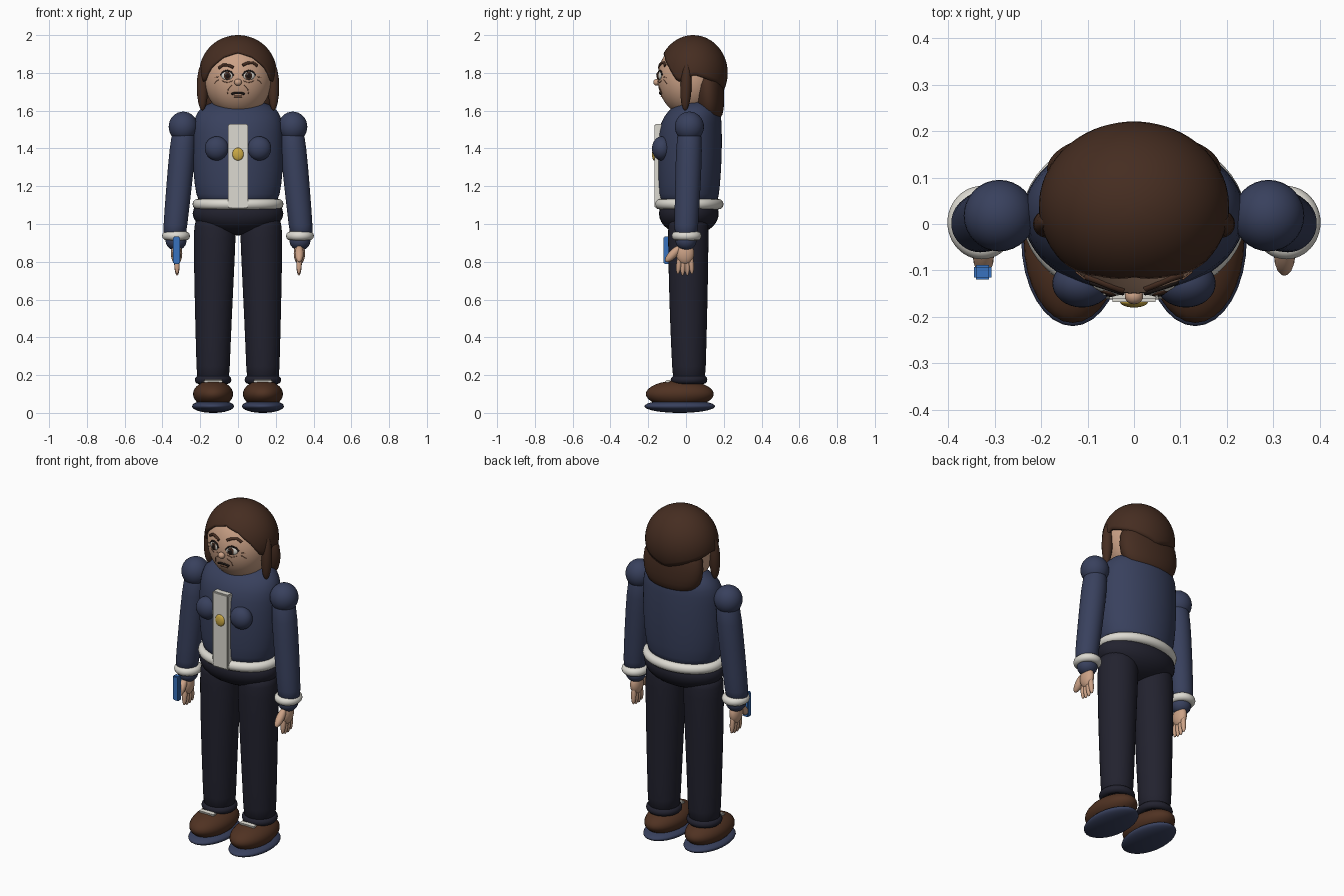
import bpy, bmesh, math
from mathutils import Vector

if "Cube" in bpy.data.objects:
    bpy.data.objects.remove(bpy.data.objects["Cube"])


def material(name, rgb):
    m = bpy.data.materials.new(name)
    m.use_nodes = True
    m.diffuse_color = (*rgb, 1)
    m.node_tree.nodes["Principled BSDF"].inputs["Base Color"].default_value = (*rgb, 1)
    return m


NAVY = material("navy cloth", (.04, .052, .11))
DARK = material("dark trousers", (.016, .016, .028))
HAIR = material("brown hair", (.06, .026, .015))
LEATHER = material("brown leather", (.08, .032, .016))
SKIN = material("skin", (.6, .36, .24))
CREASE = material("skin crease", (.25, .12, .07))
WHITE = material("off white", (.72, .7, .64))
GOLD = material("gold", (.6, .4, .06))
BLUE = material("blue plastic", (.04, .17, .52))
BLACK = material("near black", (.012, .008, .007))


def finish(name, bm, mat, smooth=True):
    bmesh.ops.recalc_face_normals(bm, faces=bm.faces)
    me = bpy.data.meshes.new(name)
    bm.to_mesh(me)
    bm.free()
    me.materials.append(mat)
    for p in me.polygons:
        p.use_smooth = smooth
    ob = bpy.data.objects.new(name, me)
    bpy.context.collection.objects.link(ob)
    return ob


def ball(name, loc, radii, mat, rot=(0, 0, 0), seg=32):
    bm = bmesh.new()
    bmesh.ops.create_uvsphere(bm, u_segments=seg, v_segments=seg // 2, radius=1)
    ob = finish(name, bm, mat)
    ob.location, ob.scale, ob.rotation_euler = loc, radii, rot
    return ob


def limb(name, a, b, radius, mat):
    """Ellipsoid stretched from a to b."""
    a, b = Vector(a), Vector(b)
    ob = ball(name, (a + b) / 2, (radius, radius, (b - a).length / 2), mat, seg=16)
    ob.rotation_euler = (b - a).to_track_quat("Z", "Y").to_euler()
    return ob


def loft(name, rings, mat, seg=32):
    """Skin elliptical rings given as (z, cx, cy, rx, ry)."""
    bm = bmesh.new()
    loops = []
    for z, cx, cy, rx, ry in rings:
        angles = [2 * math.pi * i / seg for i in range(seg)]
        loops.append([bm.verts.new((cx + rx * math.cos(a), cy + ry * math.sin(a), z)) for a in angles])
    for lo, hi in zip(loops, loops[1:]):
        for i in range(seg):
            j = (i + 1) % seg
            bm.faces.new((lo[i], lo[j], hi[j], hi[i]))
    bm.faces.new(loops[0])
    bm.faces.new(loops[-1])
    ob = finish(name, bm, mat)
    ob.modifiers.new("round", "SUBSURF").levels = 1
    return ob


def ring(name, loc, rx, ry, minor, mat):
    bm = bmesh.new()
    n, m = 48, 12
    grid = []
    for i in range(n):
        a = 2 * math.pi * i / n
        row = []
        for k in range(m):
            b = 2 * math.pi * k / m
            d = minor * math.cos(b)
            row.append(bm.verts.new(((rx + d) * math.cos(a), (ry + d) * math.sin(a), minor * math.sin(b))))
        grid.append(row)
    for i in range(n):
        for k in range(m):
            i2, k2 = (i + 1) % n, (k + 1) % m
            bm.faces.new((grid[i][k], grid[i2][k], grid[i2][k2], grid[i][k2]))
    ob = finish(name, bm, mat)
    ob.location = loc
    return ob


def box(name, loc, size, mat, bevel=.006, rot=(0, 0, 0)):
    bm = bmesh.new()
    bmesh.ops.create_cube(bm, size=1)
    bmesh.ops.scale(bm, vec=size, verts=bm.verts)
    bmesh.ops.bevel(bm, geom=bm.edges[:], offset=bevel, segments=2, affect="EDGES")
    ob = finish(name, bm, mat, False)
    ob.location, ob.rotation_euler = loc, rot
    return ob


# Head
HC, HR = Vector((0, .02, 1.77)), Vector((.18, .17, .2))
ball("head", HC, HR, SKIN, seg=48)


def on_face(x, z, out=0):
    k = 1 - ((x - HC.x) / HR.x) ** 2 - ((z - HC.z) / HR.z) ** 2
    return Vector((x, HC.y - HR.y * math.sqrt(max(k, 0)) - out, z))


def face_line(name, pts, width, mat):
    """Thin stroke that follows the face through (x, z) points."""
    cu = bpy.data.curves.new(name, "CURVE")
    cu.dimensions = "3D"
    cu.bevel_depth, cu.bevel_resolution, cu.use_fill_caps = width, 2, True
    sp = cu.splines.new("POLY")
    sp.points.add(len(pts) - 1)
    for p, (x, z) in zip(sp.points, pts):
        p.co = (*on_face(x, z, .001), 1)
    cu.materials.append(mat)
    bpy.context.collection.objects.link(bpy.data.objects.new(name, cu))


# Hair cap with an arched face opening
def cap_edge(deg):
    keys = [(0, 1.91), (25, 1.885), (45, 1.83), (62, 1.755), (72, 1.755), (92, 1.79), (130, 1.75), (180, 1.7)]
    for (a, za), (b, zb) in zip(keys, keys[1:]):
        if deg <= b:
            return za + (zb - za) * (deg - a) / (b - a)
    return keys[-1][1]


bm = bmesh.new()
top = bm.verts.new((0, .038, 2))
rows, N = [], 72
for i in range(N):
    az = 2 * math.pi * i / N
    deg = math.degrees(min(az, 2 * math.pi - az))
    limit = math.acos((cap_edge(deg) - 1.8) / .2)
    col = []
    for k in range(1, 17):
        t = limit * k / 16
        col.append(bm.verts.new((.205 * math.sin(t) * math.sin(az),
                                 .038 - .183 * math.sin(t) * math.cos(az), 1.8 + .2 * math.cos(t))))
    rows.append(col)
for a, b in zip(rows, rows[1:] + rows[:1]):
    bm.faces.new((top, a[0], b[0]))
    for k in range(15):
        bm.faces.new((a[k], a[k + 1], b[k + 1], b[k]))
cap = finish("hair_cap", bm, HAIR)
thick = cap.modifiers.new("thickness", "SOLIDIFY")
thick.thickness, thick.offset = .016, -1
loft("back_hair", [(1.55, 0, .13, .1, .04), (1.57, 0, .125, .155, .07), (1.64, 0, .12, .19, .085),
                   (1.74, 0, .115, .19, .085), (1.82, 0, .11, .15, .07)], HAIR)

# Facial features
ball("nose", on_face(0, 1.75, .006), (.02, .018, .018), SKIN, seg=16)
face_line("mouth", [(-.035, 1.688), (-.015, 1.694), (.015, 1.694), (.035, 1.688)], .006, BLACK)
face_line("lower_lip", [(-.022, 1.676), (.022, 1.676)], .005, CREASE)
for s, side in ((1, "left"), (-1, "right")):
    lift = .012 if s > 0 else 0
    turn = (0, 0, s * .3)
    ball(side + "_eye", on_face(s * .058, 1.785), (.033, .01, .022), WHITE, turn, 16)
    ball(side + "_iris", on_face(s * .056, 1.785, .006), (.02, .007, .021), HAIR, turn, 16)
    ball(side + "_pupil", on_face(s * .056, 1.785, .011), (.012, .004, .013), BLACK, turn, 16)
    ball(side + "_eye_glint", on_face(s * .056 - .007, 1.793, .013), (.004, .003, .004), WHITE, seg=8)
    face_line(side + "_eyelid", [(s * .024, 1.785), (s * .038, 1.805), (s * .058, 1.812),
                                 (s * .078, 1.806), (s * .093, 1.788)], .005, BLACK)
    face_line(side + "_brow", [(s * .024, 1.828 + lift), (s * .05, 1.84 + lift),
                               (s * .078, 1.842 + lift), (s * .102, 1.825 + lift)], .008, HAIR)
    face_line(side + "_smile_line", [(s * .03, 1.735), (s * .052, 1.715), (s * .056, 1.69)], .002, CREASE)
    face_line(side + "_under_eye_line", [(s * .03, 1.757), (s * .058, 1.748), (s * .085, 1.757)], .002, CREASE)
    for dz in (-.012, .004):
        face_line(side + "_eye_wrinkle", [(s * .105, 1.775 + dz), (s * .125, 1.768 + dz * 2)], .002, CREASE)
    limb(side + "_hair_lock", (s * .188, .005, 1.85), (s * .188, -.005, 1.6), .03, HAIR)

# Jacket
loft("jacket", [(1.08, 0, .015, .2, .148), (1.15, 0, .015, .222, .16), (1.28, 0, .017, .24, .17),
                (1.44, 0, .02, .24, .172), (1.54, 0, .026, .238, .162), (1.6, 0, .045, .215, .14),
                (1.64, 0, .055, .16, .1), (1.655, 0, .06, .08, .05)], NAVY, 40)
ring("hem_trim", (0, .016, 1.105), .213, .155, .028, WHITE)
box("front_placket", (0, -.143, 1.307), (.105, .05, .445), WHITE)
ball("gold_button", (0, -.168, 1.37), (.03, .012, .034), GOLD, seg=24)

# Hips
ball("hips", (0, .015, 1.055), (.24, .158, .115), DARK)

for s, side in ((1, "left"), (-1, "right")):
    ball(side + "_chest_pocket", (s * .112, -.128, 1.4), (.064, .052, .064), NAVY)

    # Arms and cuffs
    ball(side + "_shoulder", (s * .29, .018, 1.515), (.077, .077, .08), NAVY)
    loft(side + "_sleeve", [(.93, s * .335, 0, .058, .058), (.96, s * .335, 0, .063, .063),
                            (1.2, s * .312, .01, .068, .068), (1.4, s * .293, .016, .07, .07),
                            (1.53, s * .283, .02, .062, .062)], NAVY)
    ring(side + "_cuff", (s * .328, .003, .937), .05, .055, .024, WHITE)
    ball(side + "_wrist", (s * .328, 0, .91), (.055, .055, .05), NAVY)

    # Hand
    ball(side + "_palm", (s * .325, -.005, .845), (.03, .048, .06), SKIN, seg=24)
    for i in range(4):
        y = -.038 + i * .022
        limb(side + "_finger", (s * .325, y * .8, .85), (s * .322, y * 1.15, .722 + abs(i - 1.5) * .008), .0145, SKIN)
    limb(side + "_thumb", (s * .325, -.025, .885), (s * .324, -.108, .8), .023, SKIN)

    # Leg
    loft(side + "_leg", [(.16, s * .132, .016, .085, .085), (.2, s * .132, .016, .087, .088),
                         (.52, s * .13, .013, .098, .1), (.85, s * .125, .012, .11, .107),
                         (1.0, s * .122, .012, .112, .108), (1.04, s * .12, .012, .1, .1)], DARK)
    ring(side + "_trouser_hem", (s * .132, .016, .175), .075, .075, .022, DARK)

    # Shoe
    ball(side + "_sole", (s * .132, -.033, .035), (.111, .187, .035), NAVY)
    ball(side + "_shoe", (s * .132, -.033, .1), (.106, .18, .072), LEATHER)
    box(side + "_lace", (s * .132, -.095, .168), (.1, .03, .012), WHITE, .004, (.15, 0, 0))

# Phone in the right hand
box("phone", (-.326, -.104, .86), (.038, .032, .145), BLUE, .005)
